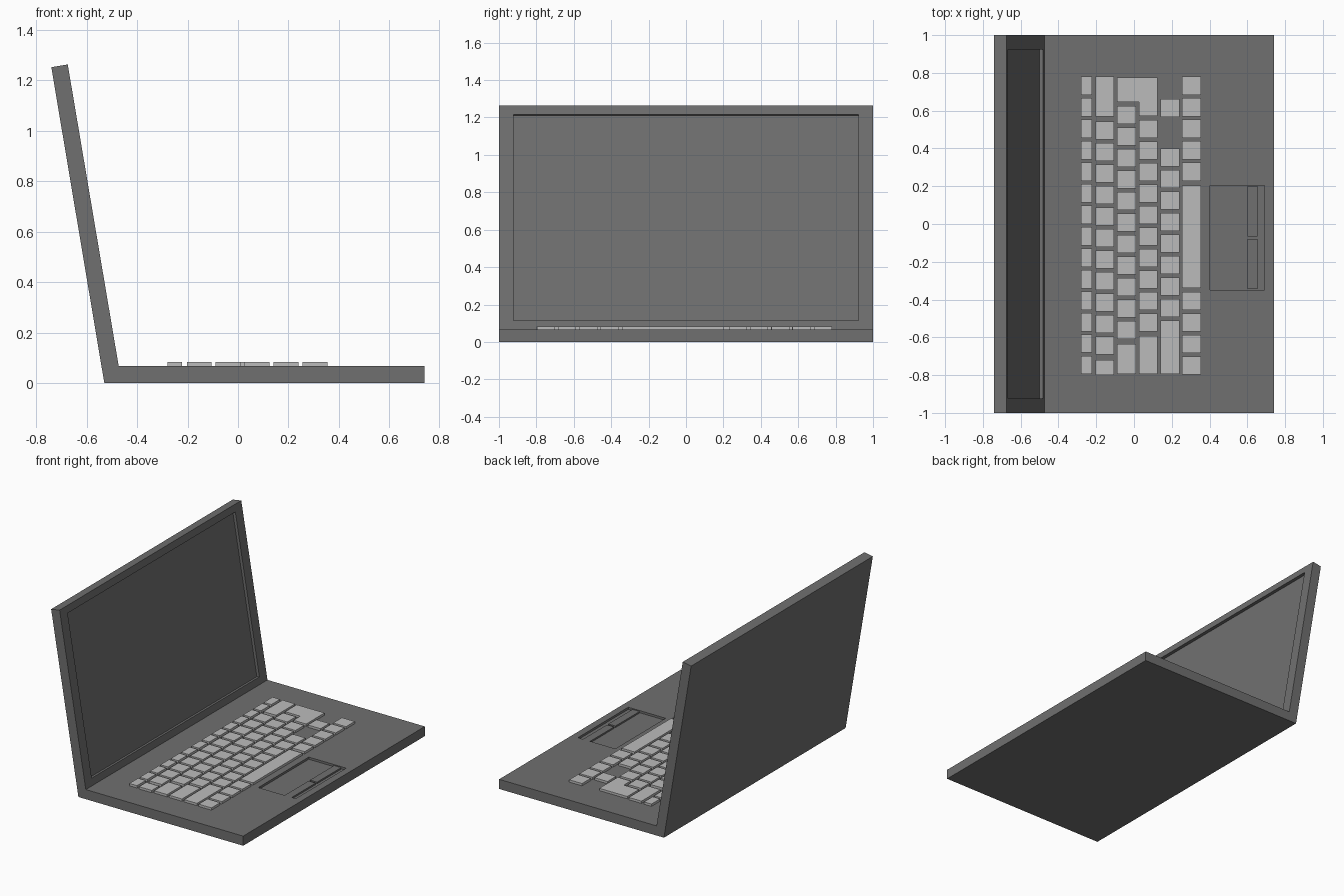
import bpy, bmesh, math
from mathutils import Vector

if "Cube" in bpy.data.objects:
    bpy.data.objects.remove(bpy.data.objects["Cube"])


def material(name, v):
    m = bpy.data.materials.new(name)
    m.diffuse_color = (v, v, v, 1)
    m.use_nodes = True
    m.node_tree.nodes["Principled BSDF"].inputs["Base Color"].default_value = m.diffuse_color
    return m


DARK = material("dark_grey", 0.16)
LIGHT = material("light_grey", 0.5)


def prism(name, pts, to3d, vec, mat=DARK):
    """Extrude a closed 2D outline along vec."""
    bm = bmesh.new()
    low = [bm.verts.new(to3d(*p)) for p in pts]
    high = [bm.verts.new(v.co + Vector(vec)) for v in low]
    bm.faces.new(low)
    bm.faces.new(high)
    for i in range(len(pts)):
        bm.faces.new((low[i - 1], low[i], high[i], high[i - 1]))
    bmesh.ops.recalc_face_normals(bm, faces=bm.faces)
    me = bpy.data.meshes.new(name)
    bm.to_mesh(me)
    bm.free()
    me.materials.append(mat)
    ob = bpy.data.objects.new(name, me)
    bpy.context.collection.objects.link(ob)
    return ob


def box(name, x0, x1, y0, y1, z0, z1, mat=DARK):
    return prism(name, [(x0, y0), (x1, y0), (x1, y1), (x0, y1)],
                 lambda x, y: (x, y, z0), (0, 0, z1 - z0), mat)


def cut(target, cutter):
    m = target.modifiers.new("recess", "BOOLEAN")
    m.operation = "DIFFERENCE"
    m.solver = "EXACT"
    m.object = cutter
    cutter.hide_render = True
    bpy.context.view_layer.objects.active = target
    bpy.ops.object.modifier_apply(modifier=m.name)
    bpy.data.objects.remove(cutter)


DECK = 0.067
KEY_BASE, KEY_TOP = DECK - 0.004, 0.083

# Body: base and tilted lid as one L-shaped profile
body = prism("laptop_body",
             [(-0.53, 0), (0.74, 0), (0.74, DECK), (-0.473, DECK),
              (-0.675, 1.263), (-0.74, 1.252)],
             lambda x, z: (x, -1, z), (0, 2, 0))

# Screen recess, perpendicular to the lid
u = Vector((-0.202, 0, 1.196)).normalized()
n = Vector((u.z, 0, -u.x))
hinge = Vector((-0.473, 0, DECK))
side = Vector((0, 0.923, 0))
screen = prism("screen_cutter", [(0.049, -1), (1.164, -1), (1.164, 1), (0.049, 1)],
               lambda s, t: hinge + u * s + side * t - n * 0.02, n * 0.05)
cut(body, screen)

# Touchpad recess with two button bars
cut(body, box("touchpad_cutter", 0.402, 0.69, -0.35, 0.205, DECK - 0.015, 0.1))
for name, y0, y1 in (("left", -0.345, -0.08), ("right", -0.065, 0.20)):
    box(f"touchpad_button_{name}", 0.60, 0.655, y0, y1, DECK - 0.016, DECK - 0.004)

# Keyboard rows: x range, runs of regular keys (top y, count), wide keys (y0, y1)
PITCH, KEY = 0.1138, 0.096
rows = [
    (-0.28, -0.222, [(0.78, 14)], []),
    (-0.203, -0.105, [(0.543, 11)], [(0.57, 0.78), (-0.80, -0.72)]),
    (-0.09, 0.01, [(0.625, 11)], [(-0.795, -0.635)]),
    (0.026, 0.125, [(0.55, 10)], [(-0.795, -0.593)]),
    (0.141, 0.24, [(0.663, 1), (0.40, 8)], [(-0.795, -0.51)]),
    (0.255, 0.354, [(0.78, 5), (-0.36, 4)], [(-0.34, 0.203)]),
]
for r, (x0, x1, runs, wide) in enumerate(rows, 1):
    spans = list(wide)
    for top, count in runs:
        spans += [(top - i * PITCH - KEY, top - i * PITCH) for i in range(count)]
    for i, (y0, y1) in enumerate(sorted(spans), 1):
        box(f"key_row{r}_{i}", x0, x1, y0, y1, KEY_BASE, KEY_TOP, LIGHT)

# L-shaped return key spanning two rows
prism("return_key",
      [(-0.09, 0.647), (0.026, 0.647), (0.026, 0.572), (0.125, 0.572),
       (0.125, 0.775), (-0.09, 0.775)],
      lambda x, y: (x, y, KEY_BASE), (0, 0, KEY_TOP - KEY_BASE), LIGHT)
